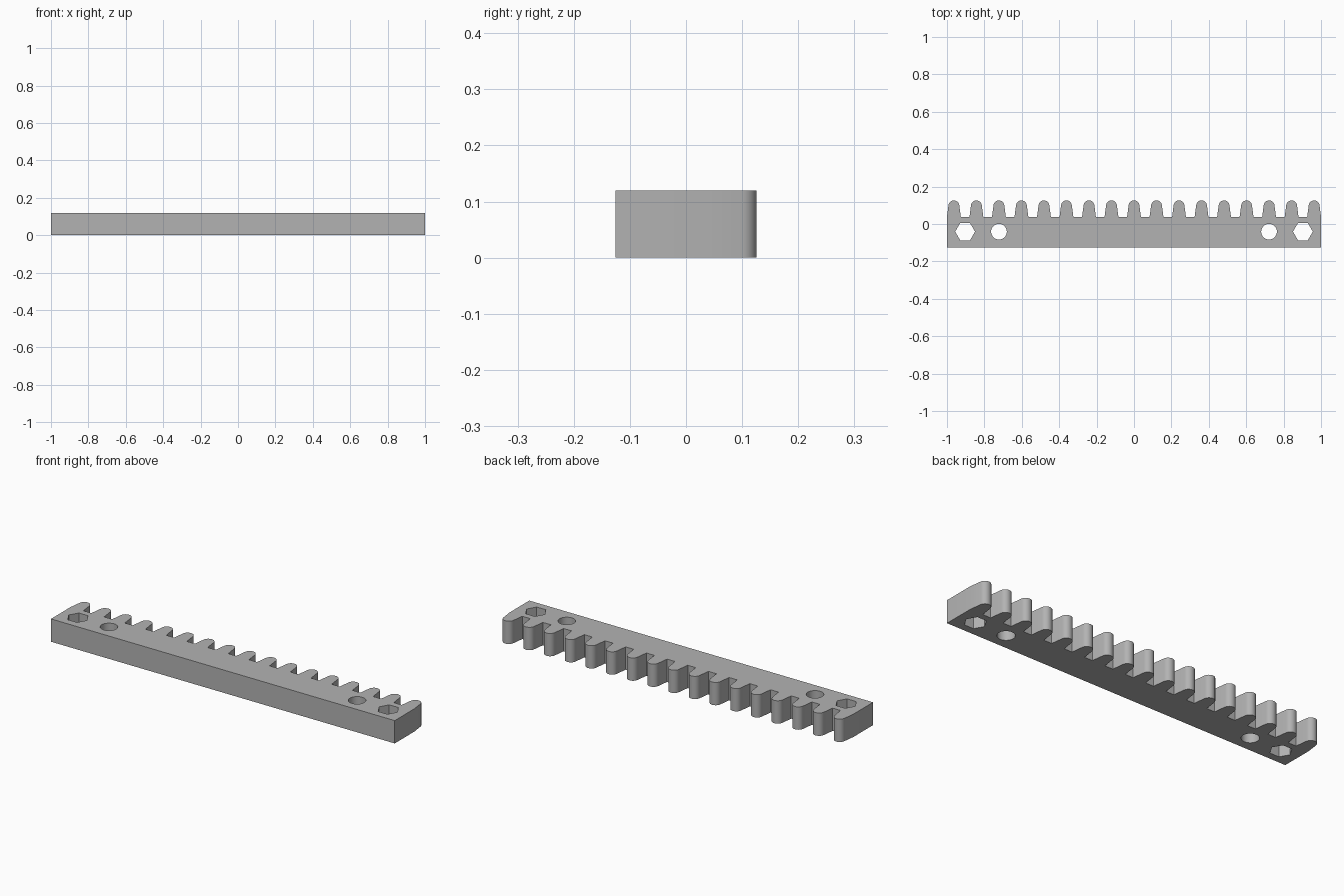
import bpy, bmesh, math

cube = bpy.data.objects.get("Cube")
if cube:
    bpy.data.objects.remove(cube, do_unlink=True)

HEIGHT = 0.12
FRONT, ROOT, TIP = -0.126, 0.038, 0.126
TEETH = 17
HALF_BASE, TIP_RADIUS = 0.037, 0.029
PITCH = 2 * (1 - HALF_BASE) / (TEETH - 1)
HOLE_Y = -0.041

steel = bpy.data.materials.new("plain grey")
steel.use_nodes = True
grey = (0.45, 0.45, 0.45, 1)
steel.diffuse_color = grey
steel.node_tree.nodes["Principled BSDF"].inputs["Base Color"].default_value = grey


def prism(name, outline, bottom, top):
    """Extrude a flat outline straight up."""
    bm = bmesh.new()
    face = bm.faces.new([bm.verts.new((x, y, bottom)) for x, y in outline])
    up = bmesh.ops.extrude_face_region(bm, geom=[face])["geom"]
    verts = [v for v in up if isinstance(v, bmesh.types.BMVert)]
    bmesh.ops.translate(bm, verts=verts, vec=(0, 0, top - bottom))
    bmesh.ops.recalc_face_normals(bm, faces=bm.faces)
    mesh = bpy.data.meshes.new(name)
    bm.to_mesh(mesh)
    bm.free()
    mesh.materials.append(steel)
    obj = bpy.data.objects.new(name, mesh)
    bpy.context.collection.objects.link(obj)
    return obj


def ring(cx, cy, radius, sides):
    turns = [2 * math.pi * i / sides for i in range(sides)]
    return [(cx + radius * math.cos(a), cy + radius * math.sin(a)) for a in turns]


def tooth(cx):
    """Tapered flanks with a round tip, from right to left."""
    steps = 16
    arc = [math.radians(8) + math.radians(164) * i / steps for i in range(steps + 1)]
    tip = [(cx + TIP_RADIUS * math.cos(a), TIP - TIP_RADIUS + TIP_RADIUS * math.sin(a))
           for a in arc]
    return [(cx + HALF_BASE, ROOT)] + tip + [(cx - HALF_BASE, ROOT)]


# Toothed bar
outline = [(-1, FRONT), (1, FRONT)]
for i in range(TEETH):
    outline += tooth(1 - HALF_BASE - i * PITCH)
rack = prism("gear_rack", outline, 0, HEIGHT)

# Hexagonal and round through holes at both ends
cutters = []
for side in (-1, 1):
    for label, x, radius, sides in (("hex", 0.903, 0.053, 6), ("round", 0.722, 0.042, 40)):
        cutter = prism(label + "_hole_cutter", ring(side * x, HOLE_Y, radius, sides),
                       -0.05, HEIGHT + 0.05)
        cutter.hide_render = True
        cutters.append(cutter)
        cut = rack.modifiers.new(label + " hole", "BOOLEAN")
        cut.operation = "DIFFERENCE"
        cut.solver = "EXACT"
        cut.object = cutter

# Keep the drilled result and drop the cutters
graph = bpy.context.evaluated_depsgraph_get()
drilled = bpy.data.meshes.new_from_object(rack.evaluated_get(graph))
rack.modifiers.clear()
rack.data = drilled
for cutter in cutters:
    bpy.data.objects.remove(cutter, do_unlink=True)

# Smooth tooth tips and round holes, crisp edges elsewhere
bpy.ops.object.select_all(action="DESELECT")
rack.select_set(True)
bpy.context.view_layer.objects.active = rack
bpy.ops.object.shade_smooth_by_angle(angle=math.radians(25))
